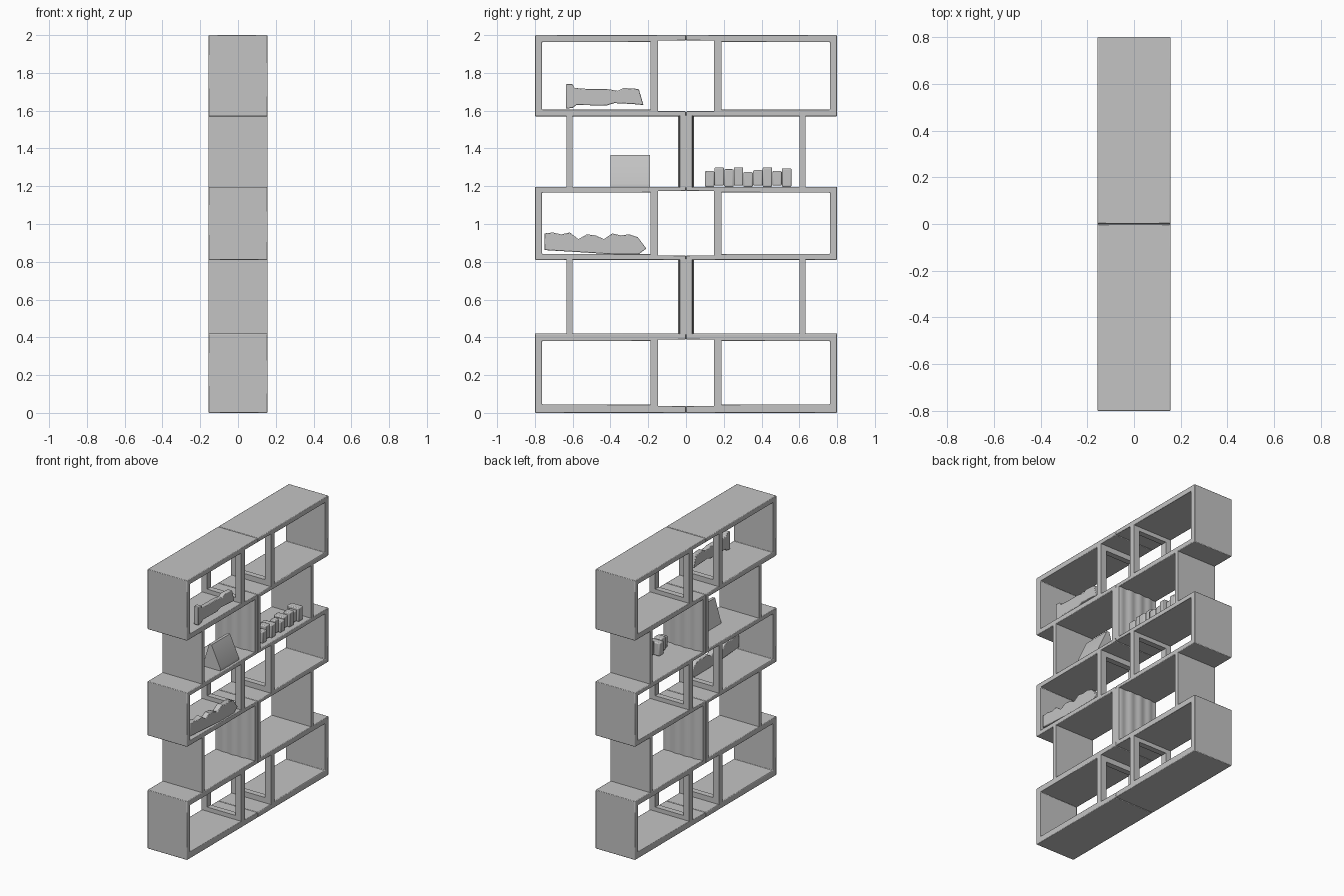
import bpy, bmesh, math

if "Cube" in bpy.data.objects:
    bpy.data.objects.remove(bpy.data.objects["Cube"], do_unlink=True)

COLOUR = (0.55, 0.55, 0.55, 1)
grey = bpy.data.materials.new("plain_grey")
grey.use_nodes = True
grey.diffuse_color = COLOUR
grey.node_tree.nodes["Principled BSDF"].inputs["Base Color"].default_value = COLOUR

D = 0.157     # half depth of the shelf


def prism(name, pts, axis, lo, hi, bevel=0.0):
    """Extrude a 2D profile along an axis (0=x, 1=y, 2=z)."""
    bm = bmesh.new()

    def at(p, h):
        co = list(p)
        co.insert(axis, h)
        return bm.verts.new(co)

    a = [at(p, lo) for p in pts]
    b = [at(p, hi) for p in pts]
    bm.faces.new(a)
    bm.faces.new(b[::-1])
    for i in range(len(pts)):
        j = (i + 1) % len(pts)
        bm.faces.new((a[j], a[i], b[i], b[j]))
    bmesh.ops.recalc_face_normals(bm, faces=bm.faces)
    mesh = bpy.data.meshes.new(name)
    bm.to_mesh(mesh)
    bm.free()
    mesh.materials.append(grey)
    ob = bpy.data.objects.new(name, mesh)
    bpy.context.collection.objects.link(ob)
    if bevel:
        mod = ob.modifiers.new("soft_edges", "BEVEL")
        mod.width = bevel
        mod.segments = 2
        mod.limit_method = "ANGLE"
        mod.angle_limit = math.radians(40)
    bpy.context.view_layer.objects.active = ob
    ob.select_set(True)
    bpy.ops.object.shade_smooth_by_angle(angle=math.radians(35))
    ob.select_set(False)
    return ob


def box(name, x, y, z, bevel=0.0):
    return prism(name, [(x[0], y[0]), (x[1], y[0]), (x[1], y[1]), (x[0], y[1])], 2, z[0], z[1], bevel)


SIDES = (("right", -1), ("left", 1))

# Long rows: two C-shaped halves meeting at the middle, with open-framed dividers
for row, z0, floor, ceil, z1 in (("bottom", 0.0, 0.045, 0.38, 0.42),
                                 ("middle", 0.81, 0.842, 1.166, 1.197),
                                 ("top", 1.57, 1.605, 1.963, 2.0)):
    for side, s in SIDES:
        half = [(0.001, z0), (0.8, z0), (0.8, z1), (0.001, z1),
                (0.001, ceil + 0.008), (0.165, ceil + 0.008), (0.165, ceil),
                (0.763, ceil), (0.763, floor),
                (0.165, floor), (0.165, floor - 0.008), (0.001, floor - 0.008)]
        prism(f"{row}_row_shell_{side}", [(s * y, z) for y, z in half], 0, -D, D, 0.006)
        ys = sorted((s * 0.147, s * 0.188))
        low, high = floor - 0.012, ceil + 0.012
        for post, x in (("front", (D - 0.045, D)), ("back", (-D, 0.045 - D))):
            box(f"{row}_divider_post_{post}_{side}", x, ys, (low, high))
        for bar, z in (("lower", (low, floor + 0.03)), ("upper", (ceil - 0.03, high))):
            box(f"{row}_divider_bar_{bar}_{side}", (0.045 - D, D - 0.045), ys, z)

# Short rows: plain outer uprights and gently rippled centre panels
for row, z0, z1 in (("lower", 0.415, 0.815), ("upper", 1.193, 1.575)):
    for side, s in SIDES:
        box(f"{row}_outer_upright_{side}", (-D, D), sorted((s * 0.602, s * 0.632)), (z0, z1))
        n = 24
        face = []
        for i in range(n + 1):
            t = i / n
            bulge = 0.008 * math.sin(math.pi * t) + 0.003 * math.sin(t * math.pi * 8)
            face.append((D - 2 * D * t, s * (0.033 + max(0, bulge))))
        panel = [(-D, s * 0.001), (D, s * 0.001)] + face
        prism(f"{row}_centre_panel_{side}", panel, 2, z0, z1)

# Lying figure on the top row
figure = [(-0.635, 1.61), (-0.60, 1.615), (-0.58, 1.63), (-0.42, 1.627), (-0.38, 1.64),
          (-0.28, 1.635), (-0.225, 1.63), (-0.25, 1.715), (-0.33, 1.72), (-0.36, 1.705),
          (-0.42, 1.715), (-0.52, 1.715), (-0.59, 1.72), (-0.60, 1.74), (-0.635, 1.74)]
prism("lying_figure", figure, 0, 0.095, 0.13, 0.004)

# Tent-shaped stand on the upper short row
prism("tent_stand", [(0.0, 1.197), (0.14, 1.197), (0.14, 1.215), (0.07, 1.365), (0.05, 1.365)],
      1, -0.40, -0.19)

# Row of uneven small books
tops = (1.28, 1.30, 1.29, 1.30, 1.275, 1.285, 1.30, 1.28, 1.295)
for i, top in enumerate(tops):
    y = 0.10 + i * 0.051
    box(f"small_book_{i + 1}", (0.075 - 0.02 * (i % 3), 0.125 - 0.012 * (i % 2)),
        (y, y + 0.05), (1.197 + 0.006 * (i % 2), top), 0.006)

# Low bumpy pile on the middle row
pile_top = (0.95, 0.955, 0.945, 0.955, 0.92, 0.945, 0.94, 0.92, 0.95, 0.94, 0.945, 0.93, 0.87)
pile = [(-0.75 + i * 0.045, z) for i, z in enumerate(pile_top)]
pile += [(-0.25, 0.84), (-0.40, 0.84), (-0.55, 0.85), (-0.75, 0.862)]
prism("bumpy_pile", pile, 0, 0.105, 0.145, 0.004)
